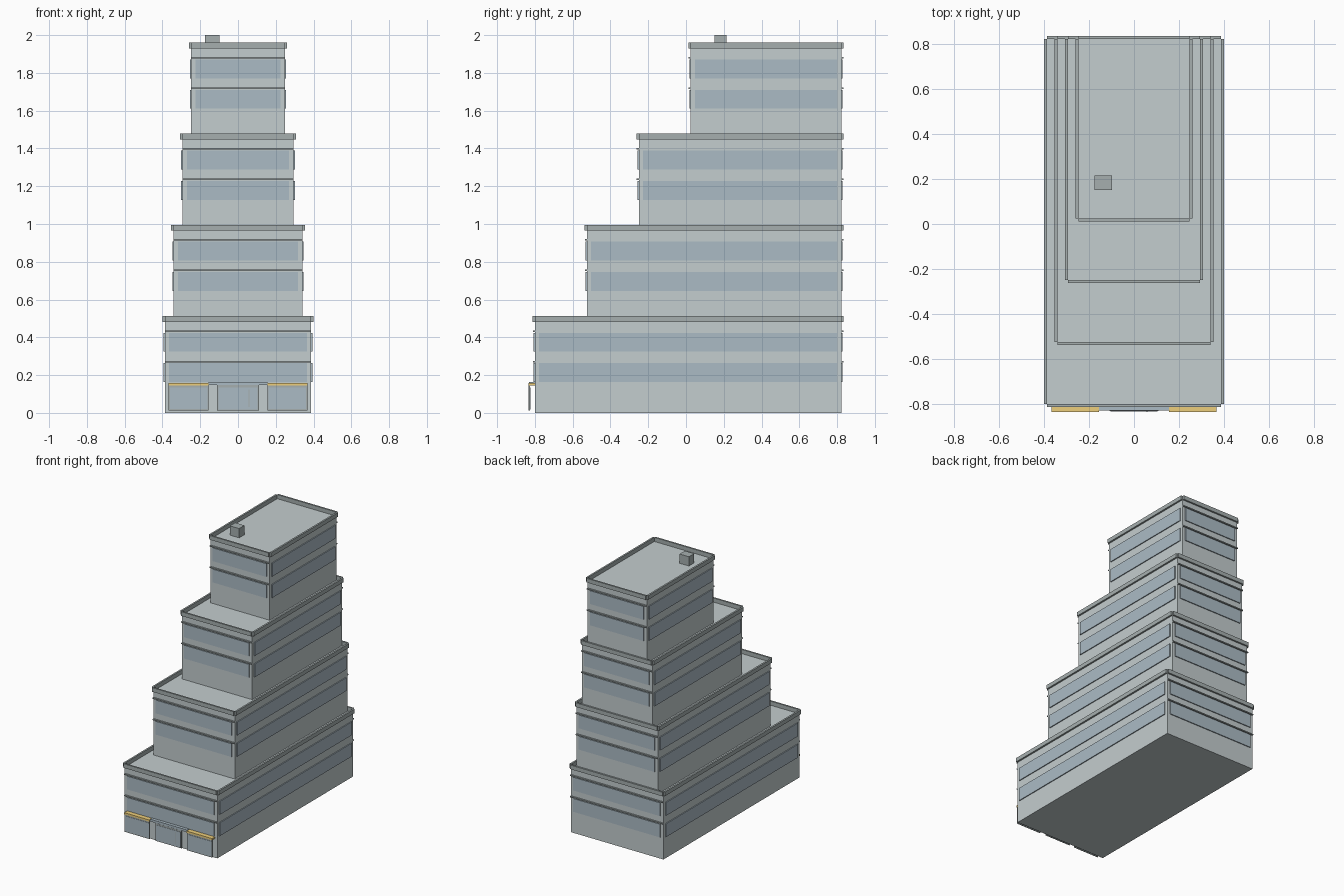
import bpy

if "Cube" in bpy.data.objects:
    bpy.data.objects.remove(bpy.data.objects["Cube"])

def material(name, rgb):
    m = bpy.data.materials.new(name)
    m.diffuse_color = (*rgb, 1)
    m.use_nodes = True
    m.node_tree.nodes["Principled BSDF"].inputs["Base Color"].default_value = m.diffuse_color
    return m

WALL = material("wall", (0.55, 0.61, 0.62))
TRIM = material("trim", (0.38, 0.43, 0.43))
GLASS = material("glass", (0.41, 0.50, 0.56))
YELLOW = material("awning_yellow", (0.85, 0.62, 0.20))

def box(name, x0, x1, y0, y1, z0, z1, mat):
    """Axis-aligned box given by its limits."""
    bpy.ops.mesh.primitive_cube_add(size=1, location=((x0 + x1) / 2, (y0 + y1) / 2, (z0 + z1) / 2))
    ob = bpy.context.object
    ob.name = name
    ob.scale = (x1 - x0, y1 - y0, z1 - z0)
    bpy.ops.object.transform_apply(location=False, rotation=False, scale=True)
    ob.data.materials.append(mat)
    return ob

H = 0.4825       # tier height
BACK = 0.822     # shared rear wall
P = 0.013        # parapet thickness
G = 0.007        # window projection

for i in range(4):
    w = 0.387 - 0.0465 * i
    front = -0.80 + 0.275 * i
    z = H * i
    top = z + H

    # Stepped tier body
    box("tier", -w, w, front, BACK, z, top, WALL)

    # Parapet strips around the roof
    box("parapet_front", -w, w, front - P, front, top, top + 0.031, TRIM)
    box("parapet_back", -w, w, BACK, BACK + P, top, top + 0.031, TRIM)
    for s in (-1, 1):
        xa, xb = sorted((s * w, s * (w + P)))
        box("parapet_side", xa, xb, front, BACK, top, top + 0.031, TRIM)

    # Two floors of window bands, with ledges on front and back
    for floor in (1, 2):
        z0 = z + 0.161 * floor + 0.002
        z1 = z0 + 0.1
        wx = w - 0.023
        box("window_front", -wx, wx, front - G, front, z0, z1, GLASS)
        box("window_back", -wx, wx, BACK, BACK + G, z0, z1, GLASS)
        for s in (-1, 1):
            xa, xb = sorted((s * w, s * (w + G)))
            box("window_side", xa, xb, front + 0.022, BACK - 0.022, z0, z1, GLASS)
        lz = z + 0.161 * floor + 0.107
        box("ledge_front", -w, w, front - 0.011, front, lz, lz + 0.008, TRIM)
        box("ledge_back", -w, w, BACK, BACK + 0.011, lz, lz + 0.008, TRIM)

# Rooftop vent
box("roof_vent", -0.175, -0.097, 0.152, 0.215, 4 * H, 2.0, TRIM)

# Shopfronts hung under yellow awnings, entrance door in the middle
for s in (-1, 1):
    xa, xb = sorted((s * 0.155, s * 0.367))
    box("awning", xa, xb, -0.835, -0.80, 0.145, 0.158, YELLOW)
    box("shop_frame", xa, xb, -0.833, -0.827, 0.013, 0.145, TRIM)
    box("shop_window", xa + 0.006, xb - 0.006, -0.835, -0.826, 0.02, 0.135, GLASS)
box("door_canopy", -0.155, 0.155, -0.830, -0.80, 0.147, 0.164, GLASS)
box("door_frame", -0.11, 0.11, -0.831, -0.825, 0.013, 0.147, TRIM)
box("door", -0.104, 0.104, -0.833, -0.824, 0.018, 0.135, GLASS)
box("door_handle", 0.056, 0.060, -0.835, -0.832, 0.03, 0.125, TRIM)
